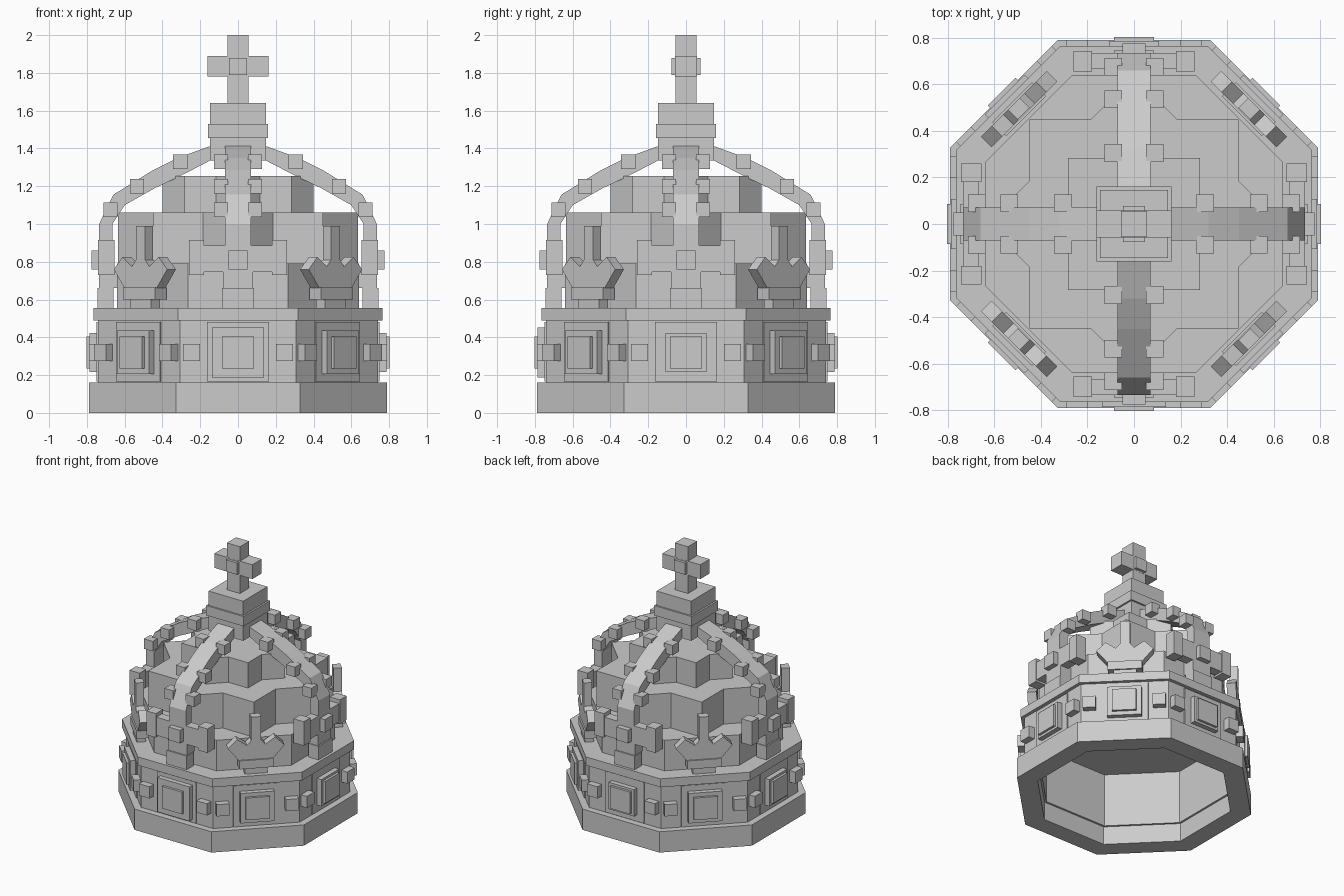
import bpy, bmesh
from math import pi, cos, sin
from mathutils import Matrix, Vector

if "Cube" in bpy.data.objects:
    bpy.data.objects.remove(bpy.data.objects["Cube"])

grey = bpy.data.materials.new("plain grey")
grey.use_nodes = True
COLOUR = (0.6, 0.6, 0.6, 1)
grey.diffuse_color = COLOUR
grey.node_tree.nodes["Principled BSDF"].inputs["Base Color"].default_value = COLOUR


def finish(name, bm, turn=0):
    """Turn is in eighths of a circle, starting at the front."""
    bm.transform(Matrix.Rotation(turn * pi / 4, 4, 'Z'))
    bmesh.ops.recalc_face_normals(bm, faces=bm.faces)
    mesh = bpy.data.meshes.new(name)
    bm.to_mesh(mesh)
    bm.free()
    mesh.materials.append(grey)
    bpy.context.collection.objects.link(bpy.data.objects.new(name, mesh))


def box(name, u, r, z, turn=0):
    """Box from ranges: sideways u, outward r, height z."""
    bm = bmesh.new()
    bmesh.ops.create_cube(bm, size=1)
    for v in bm.verts:
        v.co = (u[v.co.x > 0], -r[v.co.y < 0], z[v.co.z > 0])
    finish(name, bm, turn)


def extrude(name, points, offset, turn=0):
    bm = bmesh.new()
    face = bm.faces.new([bm.verts.new(p) for p in points])
    new = bmesh.ops.extrude_face_region(bm, geom=[face], use_keep_orig=True)["geom"]
    bmesh.ops.translate(bm, verts=[g for g in new if isinstance(g, bmesh.types.BMVert)], vec=Vector(offset))
    finish(name, bm, turn)


def ring_point(radius, angle, z):
    return (radius * cos(angle), radius * sin(angle), z)


def tier(name, radii, z0, z1, start=0):
    """Prism whose corner radii repeat around the circle."""
    n = 8 * len(radii)
    pts = [ring_point(radii[i % len(radii)], start + i * 2 * pi / n, z0) for i in range(n)]
    extrude(name, pts, (0, 0, z1 - z0))


# Hollow eight-sided band with base and rim steps
profile = [(.65, 0), (.79, 0), (.79, .16), (.74, .16), (.74, .49), (.765, .49),
           (.765, .555), (.635, .555), (.635, .14), (.65, .14)]
bm = bmesh.new()
rings = [[bm.verts.new(ring_point(a / cos(pi / 8), (i + .5) * pi / 4, z)) for i in range(8)]
         for a, z in profile]
for j, lower in enumerate(rings):
    upper = rings[(j + 1) % len(rings)]
    for i in range(8):
        k = (i + 1) % 8
        bm.faces.new((lower[i], lower[k], upper[k], upper[i]))
finish("band", bm)

# Stepped cap: an octagon and two eight-pointed stars
tier("cap_lower", [.64 / cos(pi / 8)], .55, .79, pi / 8)
notch = cos(pi / 4) / cos(pi / 8)
tier("cap_middle", [.635, .635 * notch], .79, 1.06)
tier("cap_upper", [.40, .40 * notch], 1.06, 1.255)

# Panels and studs on each side of the band
for t in range(8):
    w = .137 if t == 0 else .12 if t % 2 else .108
    box("panel_frame", (-.165, .165), (.73, .748), (.165, .48), t)
    box("panel", (-w, w), (.73, .785), (.325 - w, .315 + w), t)
    box("panel_gem", (-.085, .085), (.73, .803), (.235, .405), t)
    for s in (-1, 1):
        box("band_stud", sorted((s * .2, s * .29)), (.73, .79), (.275, .365), t)

arch_outer = [(.735, .555), (.735, 1.0), (.66, 1.155), (.45, 1.285), (.32, 1.35), (.14, 1.415)]
arch_inner = [(.14, 1.34), (.30, 1.257), (.44, 1.19), (.60, 1.1), (.665, 1.0), (.665, .555)]
for t in (0, 2, 4, 6):
    # Arch with paired pearls
    extrude("arch", [(-.07, -r, z) for r, z in arch_outer + arch_inner], (.14, 0, 0), t)
    for r, z in ((.305, 1.33), (.535, 1.2), (.675, 1.075)):
        for s in (-1, 1):
            box("arch_pearl", sorted((s * .052, s * .126)), (r - .038, r + .038), (z - .038, z + .038), t)
    # Square cross at the foot of the arch
    box("cross_foot", (-.085, .085), (.66, .745), (.555, .66), t)
    box("cross_stem", (-.08, .08), (.64, .735), (.66, .76), t)
    box("cross_arms", (-.18, .18), (.665, .735), (.745, .885), t)
    box("cross_gem", (-.05, .05), (.72, .775), (.76, .86), t)
    for s in (-1, 1):
        box("cross_arm_end", sorted((s * .18, s * .26)), (.655, .742), (.73, .915), t)

# Lily ornaments on the diagonal sides
half = [(.08, .555), (.08, .6), (.12, .6), (.12, .66), (.2, .76), (.135, .825),
        (.065, .775), (.035, .81)]
for t in (1, 3, 5, 7):
    outline = half + [(-u, z) for u, z in reversed(half)]
    extrude("lily", [(u, -.665, z) for u, z in outline], (0, -.065, 0), t)
    box("lily_spire", (-.035, .035), (.67, .73), (.76, .99), t)
    box("lily_collar", (-.12, .12), (.655, .74), (.6, .665), t)

# Stacked top block
for name, w, z in (("top_neck", .147, (1.335, 1.46)), ("top_collar", .16, (1.455, 1.53)),
                   ("top_block", .147, (1.53, 1.64))):
    box(name, (-w, w), (-w, w), z)

# Upright cross on top
box("finial_post", (-.056, .056), (-.056, .056), (1.64, 2.0))
box("finial_bar", (-.162, .162), (-.057, .057), (1.78, 1.89))
box("finial_gem", (-.047, .047), (-.077, .077), (1.79, 1.88))
